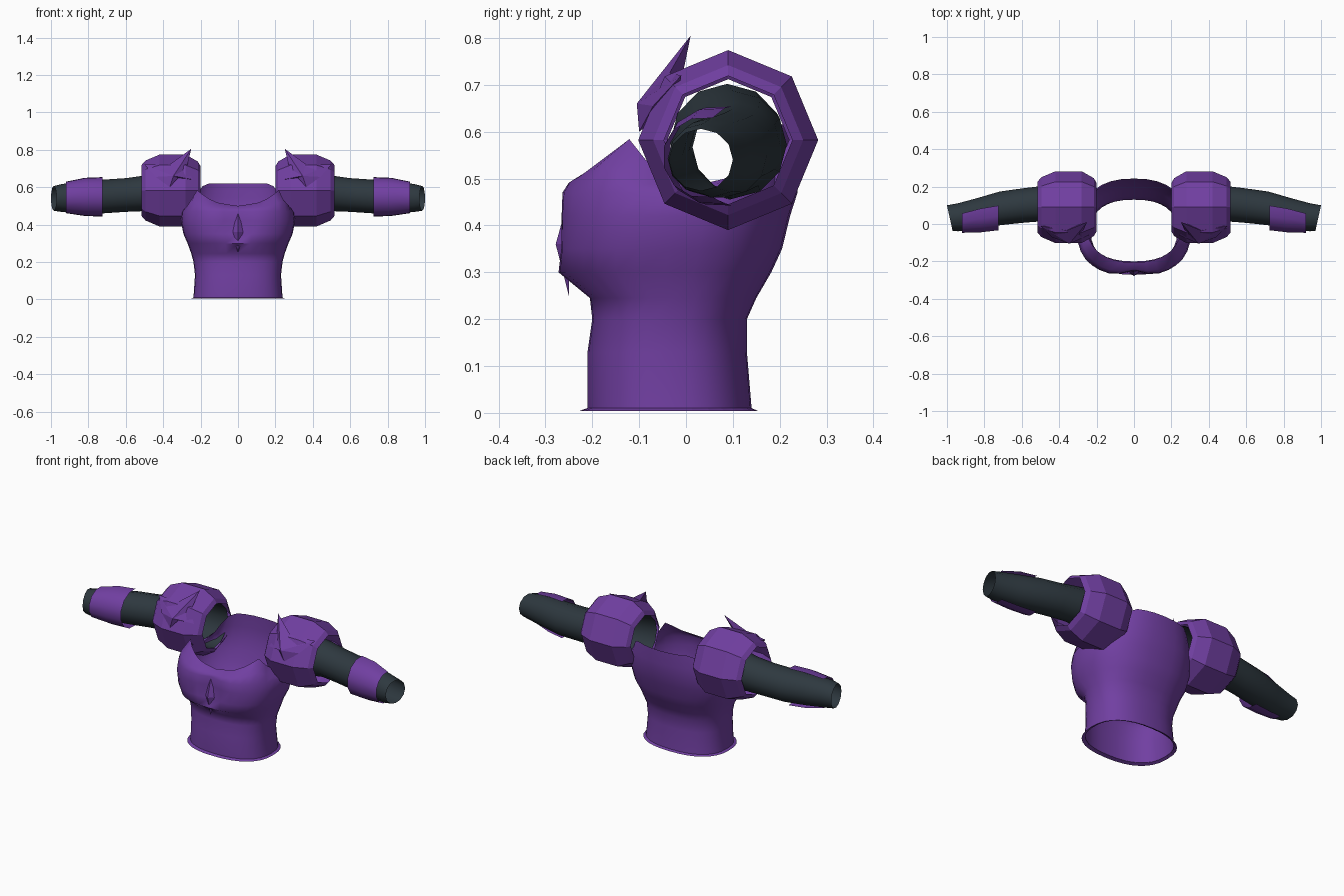
import bpy, bmesh, math
from mathutils import Vector

if "Cube" in bpy.data.objects:
    bpy.data.objects.remove(bpy.data.objects["Cube"])


def material(name, rgb):
    m = bpy.data.materials.new(name)
    m.diffuse_color = (*rgb, 1)
    m.use_nodes = True
    m.node_tree.nodes["Principled BSDF"].inputs["Base Color"].default_value = m.diffuse_color
    return m


PURPLE = material("purple cloth", (0.165, 0.05, 0.36))
DARK = material("dark slate", (0.027, 0.04, 0.05))


def build(name, verts, faces, mat, smooth=None):
    me = bpy.data.meshes.new(name)
    me.from_pydata([tuple(v) for v in verts], [], faces)
    bm = bmesh.new()
    bm.from_mesh(me)
    bmesh.ops.recalc_face_normals(bm, faces=bm.faces)
    bm.to_mesh(me)
    bm.free()
    ob = bpy.data.objects.new(name, me)
    bpy.context.collection.objects.link(ob)
    me.materials.append(mat)
    if smooth:
        bpy.ops.object.select_all(action='DESELECT')
        ob.select_set(True)
        bpy.context.view_layer.objects.active = ob
        bpy.ops.object.shade_smooth_by_angle(angle=math.radians(smooth))
    return ob


def loft(name, rings, mat, closed=True, smooth=None):
    n = len(rings[0])
    verts = [p for r in rings for p in r]
    faces = [(i * n + j, i * n + (j + 1) % n, (i + 1) * n + (j + 1) % n, (i + 1) * n + j)
             for i in range(len(rings) - 1) for j in range(n if closed else n - 1)]
    return build(name, verts, faces, mat, smooth)


def power(v, e):
    return math.copysign(abs(v) ** e, v)


def lerp_table(table, a):
    for (a0, v0), (a1, v1) in zip(table, table[1:]):
        if a <= a1:
            return v0 + (v1 - v0) * (a - a0) / (a1 - a0)
    return table[-1][1]


# Torso: open shell with neckline and arm openings along the upper rim
COLS = 32
RIM = [(0, .50), (25, .52), (42, .555), (56, .585), (72, .52), (90, .485),
       (110, .51), (132, .60), (145, .62), (180, .62)]


def torso_ring(z, w, front, back, cleft=0.0, rim=0.0):
    pts = []
    for k in range(COLS):
        a = 2 * math.pi * k / COLS
        s, c = math.sin(a), math.cos(a)
        mid = (front + back) / 2
        half = (back - front) / 2
        x = w * power(s, .85)
        y = mid - half * power(c, .8)
        if c > 0:
            y += cleft * math.exp(-(x / .07) ** 2)
        deg = math.degrees(a)
        top = lerp_table(RIM, min(deg, 360 - deg))
        pts.append((x, y, z + (top - z) * rim))
    return pts


loft("torso", [
    torso_ring(.01, .238, -.21, .14),
    torso_ring(.13, .23, -.21, .13),
    torso_ring(.20, .238, -.20, .13),
    torso_ring(.245, .25, -.205, .15),
    torso_ring(.30, .27, -.272, .182),
    torso_ring(.35, .292, -.28, .205, .03),
    torso_ring(.42, .305, -.28, .222, .035),
    torso_ring(.47, .30, -.277, .238, .03),
    torso_ring(.47, .287, -.262, .243, .02, .5),
    torso_ring(.47, .255, -.205, .243, 0, 1),
], PURPLE, smooth=60)

# Thin flared hem
loft("hem", [torso_ring(.011, .236, -.208, .138),
             torso_ring(.004, .252, -.228, .154)], PURPLE)

# Chest gem
build("chest_gem", [(0, -.25, .46), (-.035, -.25, .36), (0, -.25, .25),
                    (.035, -.25, .36), (0, -.278, .36)],
      [(0, 1, 4), (1, 2, 4), (2, 3, 4), (3, 0, 4)], PURPLE)


def oval(x, y, z, ry, rz, n, start=0.0, span=2 * math.pi, slant=0.0):
    steps = n if span > 6.28 else n - 1
    pts = []
    for k in range(n):
        a = start + span * k / steps
        pts.append((x + slant * math.cos(a), y + ry * math.cos(a), z + rz * math.sin(a)))
    return pts


def mirrored(points, side):
    return [[(p[0] * side, p[1], p[2]) for p in ring] for ring in points]


ARM = [(.21, .088, .578, .122, .124), (.35, .10, .572, .115, .115),
       (.50, .108, .567, .094, .095), (.60, .098, .558, .092, .09),
       (.72, .083, .55, .09, .09), (.84, .055, .545, .083, .085),
       (.94, .036, .542, .075, .075), (.985, .032, .54, .068, .066)]
BALL = [(.20, .13), (.215, .155), (.28, .192), (.42, .192), (.495, .16), (.515, .137)]
CUFF = [(.725, .075, .548, .112, .108), (.82, .06, .548, .108, .104),
        (.92, .038, .545, .088, .086)]

for side, label in ((-1, "right"), (1, "left")):
    # Hollow sleeve tapering to the wrist
    rings = [oval(*r, 12, slant=.015 if r is ARM[-1] else 0) for r in ARM]
    loft(label + "_sleeve", mirrored(rings, side), DARK, smooth=50)

    # Eight-sided puffed shoulder, open at both ends
    rings = [oval(x, .09, .582, r, r, 8) for x, r in BALL]
    loft(label + "_shoulder_puff", mirrored(rings, side), PURPLE)

    # Forearm guard covering the front half of the sleeve
    rings = [oval(*r, 8, math.radians(78), math.radians(204)) for r in CUFF]
    loft(label + "_forearm_guard", mirrored(rings, side), PURPLE, closed=False, smooth=40)

    # Spiked plate on the front of the shoulder
    pts = [(.25, .01, .805), (.36, -.035, .725), (.50, -.01, .72), (.44, -.07, .655),
           (.365, -.10, .60), (.32, -.085, .65), (.24, -.06, .64), (.275, -.04, .70),
           (.345, -.105, .66), (.35, -.02, .66)]
    faces = [(i, (i + 1) % 8, 8) for i in range(8)] + [((i + 1) % 8, i, 9) for i in range(8)]
    build(label + "_shoulder_spikes", [(x * side, y, z) for x, y, z in pts], faces, PURPLE)
